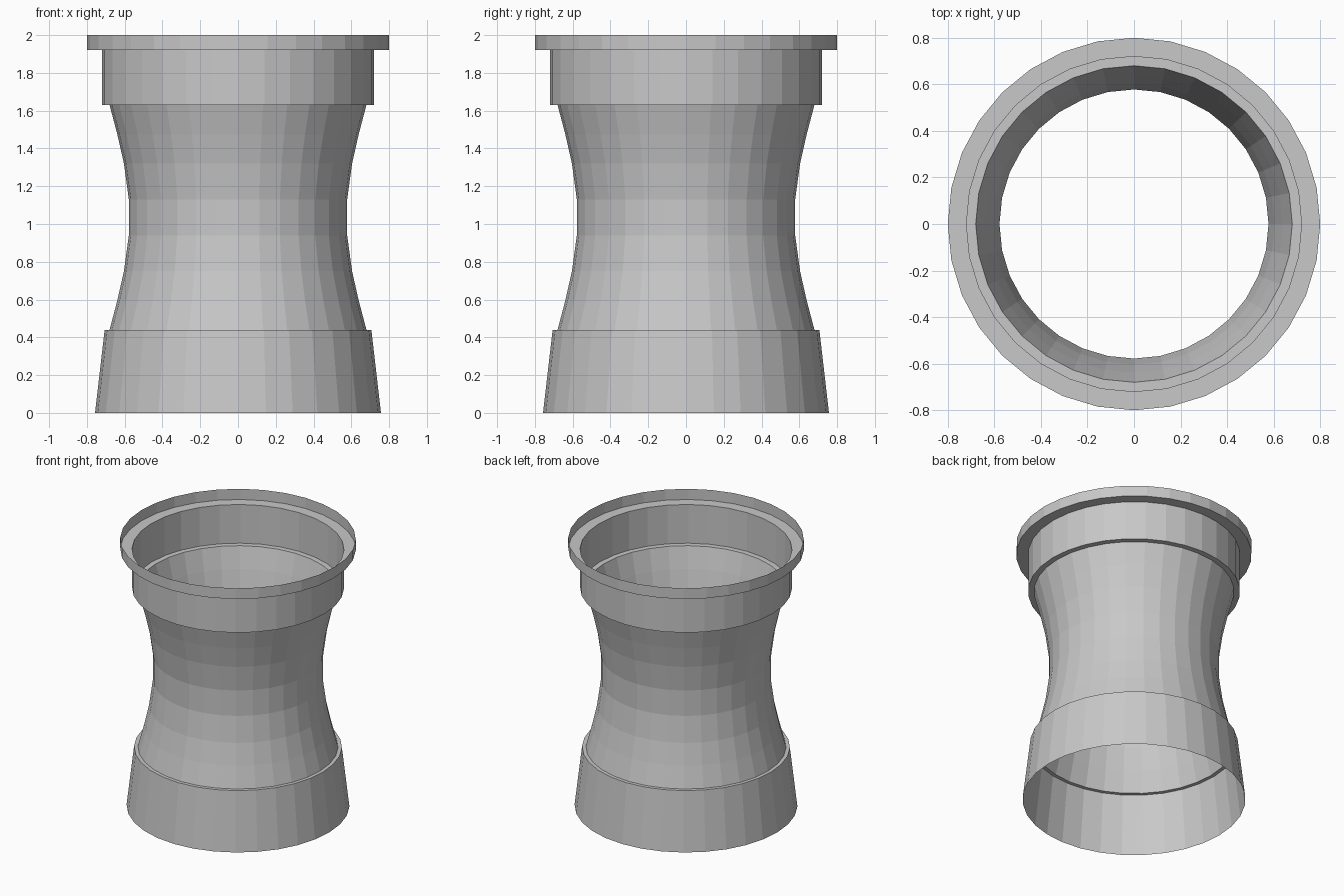
import bpy, bmesh, math

if "Cube" in bpy.data.objects:
    bpy.data.objects.remove(bpy.data.objects["Cube"])

SIDES = 32

# One grey for the whole shell
grey = bpy.data.materials.new("light_grey")
grey.diffuse_color = (0.58, 0.58, 0.58, 1.0)
grey.use_nodes = True
grey.node_tree.nodes["Principled BSDF"].inputs["Base Color"].default_value = grey.diffuse_color


def lathe(name, profile):
    """Revolve an open (radius, height) profile into a thin faceted shell."""
    bm = bmesh.new()
    rings = []
    for r, z in profile:
        rings.append([bm.verts.new((r * math.cos(2 * math.pi * i / SIDES),
                                    r * math.sin(2 * math.pi * i / SIDES), z))
                      for i in range(SIDES)])
    for low, high in zip(rings, rings[1:]):
        for i in range(SIDES):
            j = (i + 1) % SIDES
            bm.faces.new((low[i], low[j], high[j], high[i]))
    mesh = bpy.data.meshes.new(name)
    bm.to_mesh(mesh)
    bm.free()
    mesh.materials.append(grey)
    obj = bpy.data.objects.new(name, mesh)
    bpy.context.collection.objects.link(obj)
    return obj


# Open shell: tapered foot, small ledge, pinched waist, collar, flared lip
foot = [(0.757, 0.0), (0.706, 0.44)]
half_waist = [(0.68, 0.595), (0.639, 0.44), (0.604, 0.285), (0.578, 0.095)]
middle = 1.035
waist = [(r, middle - d) for r, d in half_waist]
waist += [(r, middle + d) for r, d in reversed(half_waist)]
collar = [(0.72, 1.63), (0.72, 1.92)]
lip = [(0.80, 1.92), (0.80, 2.0)]

lathe("hollow_pedestal", foot + waist + collar + lip)
